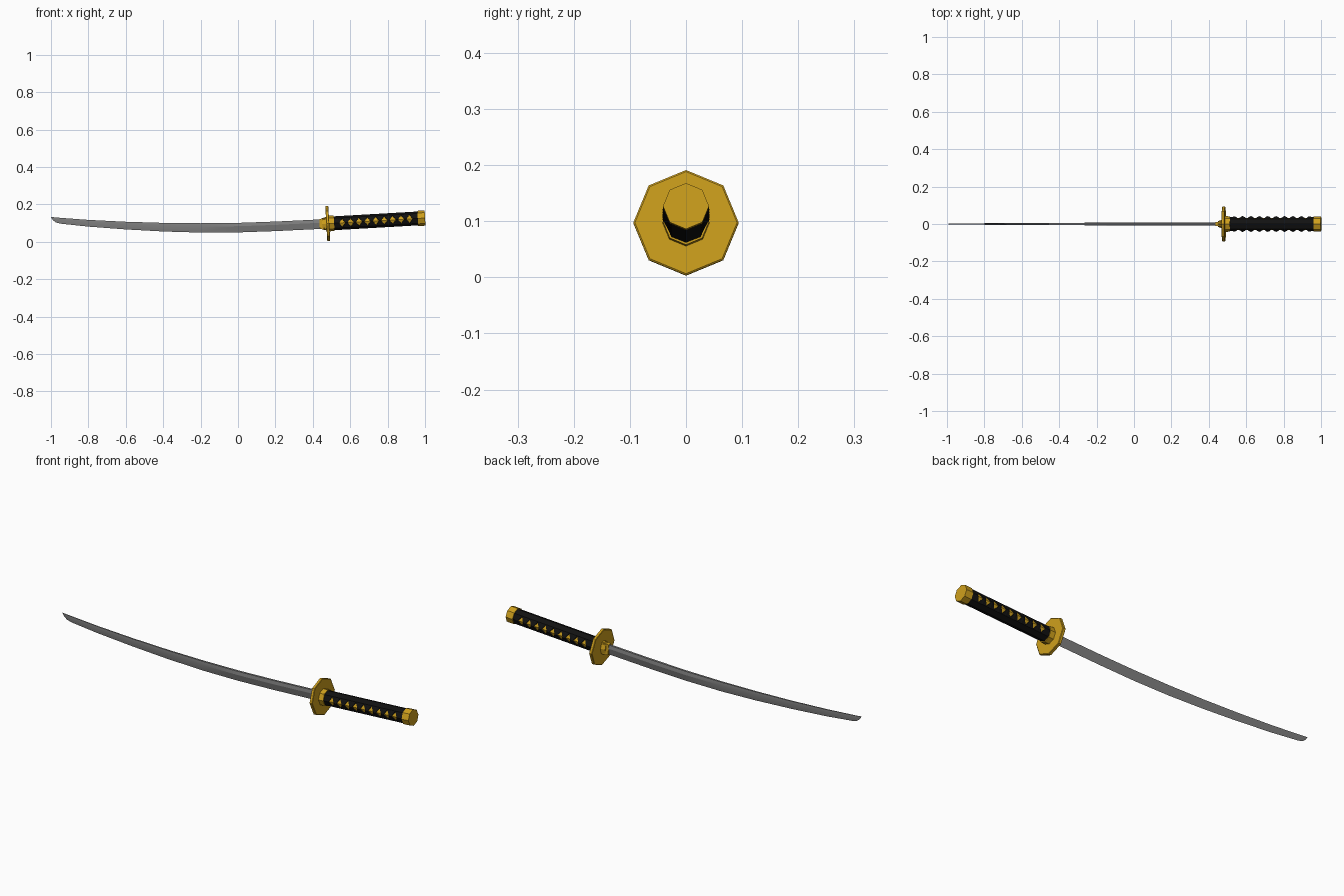
import bpy, bmesh, math
from mathutils import Matrix, Vector

if "Cube" in bpy.data.objects:
    bpy.data.objects.remove(bpy.data.objects["Cube"])

# Hilt frame: local x runs along the handle, which is tilted slightly upward
HILT = Matrix.Translation((0.48, 0, 0.097)) @ Matrix.Rotation(math.radians(-3.3), 4, 'Y')


def material(name, rgb):
    m = bpy.data.materials.new(name)
    m.diffuse_color = (*rgb, 1)
    m.use_nodes = True
    m.node_tree.nodes["Principled BSDF"].inputs["Base Color"].default_value = m.diffuse_color
    return m


GOLD = material("gold", (0.62, 0.35, 0.012))
BLACK = material("black", (0.006, 0.006, 0.006))
STEEL = material("steel", (0.22, 0.22, 0.22))


def finish(name, bm, mat, matrix=None):
    bmesh.ops.remove_doubles(bm, verts=bm.verts, dist=1e-5)
    bmesh.ops.recalc_face_normals(bm, faces=bm.faces)
    if matrix:
        bm.transform(matrix)
    me = bpy.data.meshes.new(name)
    bm.to_mesh(me)
    bm.free()
    me.materials.append(mat)
    ob = bpy.data.objects.new(name, me)
    bpy.context.collection.objects.link(ob)
    return ob


def loft(name, rings, mat, matrix=None):
    """Skin a list of closed point rings and cap both ends."""
    bm = bmesh.new()
    vs = [[bm.verts.new(p) for p in ring] for ring in rings]
    n = len(vs[0])
    for a, b in zip(vs, vs[1:]):
        for i in range(n):
            bm.faces.new((a[i], a[(i + 1) % n], b[(i + 1) % n], b[i]))
    bm.faces.new(vs[0])
    bm.faces.new(vs[-1])
    return finish(name, bm, mat, matrix)


def octagon(x, ry, rz):
    return [(x, ry * math.cos(i * math.pi / 4), rz * math.sin(i * math.pi / 4)) for i in range(8)]


def turned(name, stations, mat=GOLD):
    return loft(name, [octagon(*s) for s in stations], mat, HILT)


# Blade: stations of x, spine height, blade depth, half thickness
BLADE = [(-1.0, 0.133, 0.002, 0.0008), (-0.99, 0.132, 0.016, 0.0015),
         (-0.975, 0.130, 0.026, 0.0025), (-0.95, 0.128, 0.031, 0.003),
         (-0.8, 0.117, 0.036, 0.004), (-0.6, 0.107, 0.041, 0.005),
         (-0.4, 0.101, 0.046, 0.006), (-0.2, 0.099, 0.050, 0.007),
         (0.0, 0.101, 0.051, 0.008), (0.2, 0.108, 0.051, 0.008),
         (0.47, 0.121, 0.051, 0.008)]
blade = loft("blade", [[(x, t * 0.7, z), (x, t, z - 0.35 * d), (x, 0, z - d),
                        (x, -t, z - 0.35 * d), (x, -t * 0.7, z)] for x, z, d, t in BLADE], STEEL)

# Guard with a thin chamfered rim, and its spacers
turned("guard", [(-0.008, 0.091, 0.091), (-0.006, 0.094, 0.094),
                 (0.006, 0.094, 0.094), (0.008, 0.091, 0.091)])
turned("front_spacer", [(-0.03, 0.016, 0.030), (-0.007, 0.023, 0.036)])
turned("rear_spacer", [(0.007, 0.042, 0.042), (0.034, 0.041, 0.041)])

# Collar gripping the blade base
loft("blade_collar", [[(x, y, z), (x, -y, z), (x, -y, -z), (x, y, -z)]
                      for x, y, z in ((-0.044, 0.010, 0.027), (-0.007, 0.012, 0.031))], GOLD, HILT)

# Handle core and pommel
turned("handle_core", [(0.03, 0.033, 0.033), (0.49, 0.033, 0.033)])
turned("pommel", [(0.482, 0.041, 0.041), (0.521, 0.041, 0.041)])

# Wrap: black shell whose edges open into a row of diamonds on each side
STEP, HALF, COUNT, FIRST = 0.045, 0.016, 9, 0.078
stations = [(0.033, 0, 0.037)]
for i in range(COUNT):
    c = FIRST + i * STEP
    stations += [(c - HALF, 0, 0.040), (c, math.radians(42), 0.037), (c + HALF, 0, 0.040)]
    if i < COUNT - 1:
        stations.append((c + STEP / 2, 0, 0.042))
stations.append((0.484, 0, 0.037))

bm = bmesh.new()
for sy in (1, -1):
    for sz in (1, -1):
        rows = []
        for x, low, r0 in stations:
            # opening edge, shoulder, ridge
            pts = [(low, r0), (max(math.pi / 4, low), 0.0375), (math.pi / 2, 0.037)]
            outer = [bm.verts.new((x, sy * r * math.cos(a), sz * r * math.sin(a))) for a, r in pts]
            a = low
            inner = bm.verts.new((x, sy * 0.0305 * math.cos(a), sz * 0.0305 * math.sin(a)))
            rows.append([inner] + outer)
        for k, (p, q) in enumerate(zip(rows, rows[1:])):
            # inner lip only where a diamond opens
            opening = stations[k][1] > 0 or stations[k + 1][1] > 0
            for j in range(0 if opening else 1, 3):
                bm.faces.new((p[j], p[j + 1], q[j + 1], q[j]))
bmesh.ops.delete(bm, geom=[v for v in bm.verts if not v.link_faces], context='VERTS')
finish("handle_wrap", bm, BLACK, HILT)

# Smooth the long blade while keeping its ridges crisp
bpy.ops.object.select_all(action='DESELECT')
blade.select_set(True)
bpy.context.view_layer.objects.active = blade
bpy.ops.object.shade_smooth_by_angle(angle=math.radians(20))
